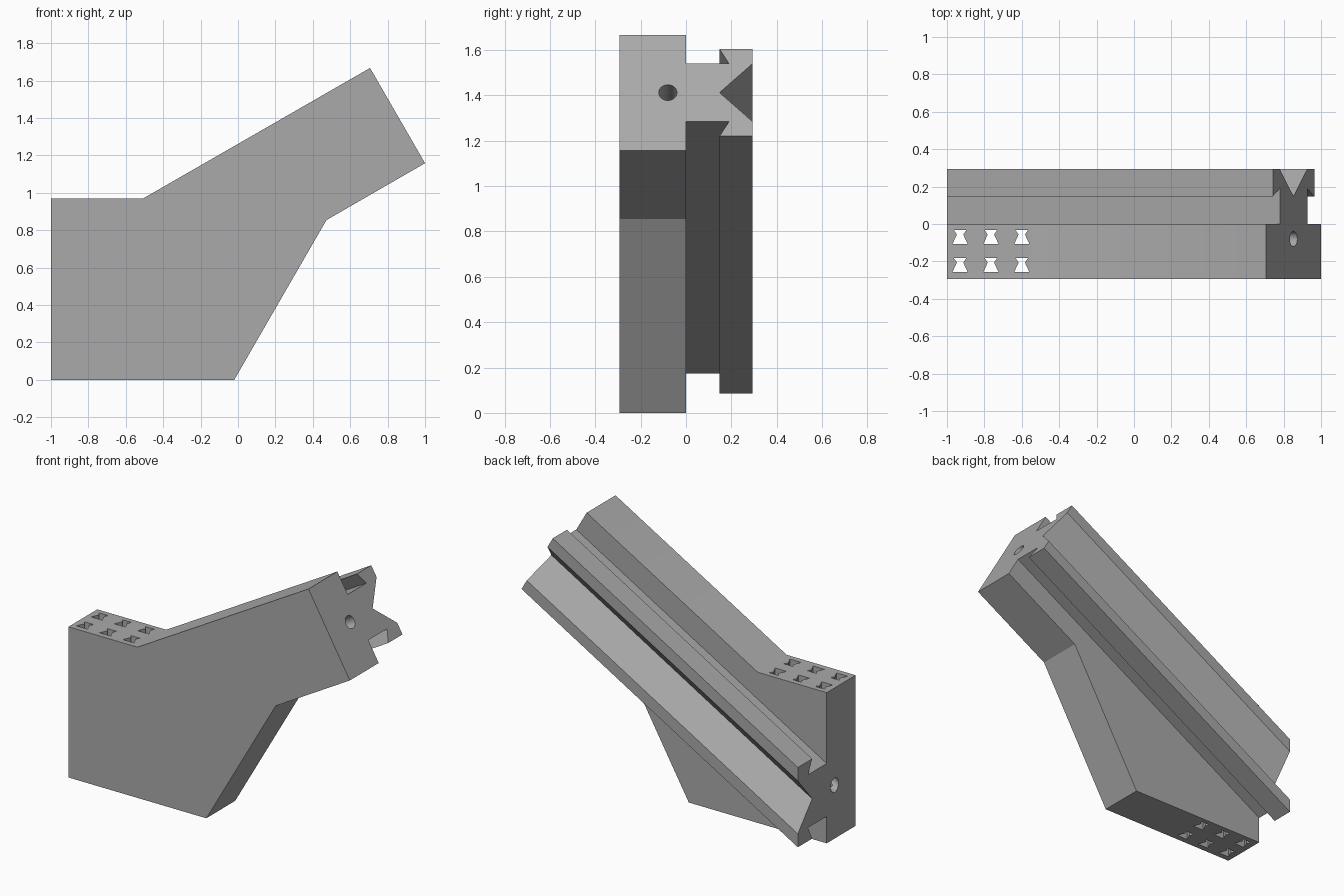
import bpy
import bmesh
from math import radians, cos, sin
from mathutils import Vector, Matrix

cube = bpy.data.objects.get("Cube")
if cube:
    bpy.data.objects.remove(cube, do_unlink=True)

grey = bpy.data.materials.new("plain_grey")
grey.use_nodes = True
grey.diffuse_color = (0.4, 0.4, 0.4, 1)
grey.node_tree.nodes["Principled BSDF"].inputs["Base Color"].default_value = (0.4, 0.4, 0.4, 1)

HALF_Y = 0.293                                   # half of the depth
TILT = radians(30)
AXIS = Vector((cos(TILT), 0, sin(TILT)))         # along the rail
ACROSS = Vector((-sin(TILT), 0, cos(TILT)))      # across the rail, upward
WIDTH = 0.588                                    # width of the arm
TIP = Vector((1, 0, 1.158))                      # low corner of the arm's end


def prism(name, start, end):
    """Solid between two matching outlines."""
    bm = bmesh.new()
    a = [bm.verts.new(p) for p in start]
    b = [bm.verts.new(p) for p in end]
    bm.faces.new(a)
    bm.faces.new(b[::-1])
    for i in range(len(a)):
        j = (i + 1) % len(a)
        bm.faces.new((a[j], a[i], b[i], b[j]))
    bmesh.ops.recalc_face_normals(bm, faces=bm.faces)
    mesh = bpy.data.meshes.new(name)
    bm.to_mesh(mesh)
    bm.free()
    mesh.materials.append(grey)
    obj = bpy.data.objects.new(name, mesh)
    bpy.context.collection.objects.link(obj)
    return obj


def cut(obj, cutter):
    """Subtract the cutter and remove it."""
    mod = obj.modifiers.new("cut", 'BOOLEAN')
    mod.operation = 'DIFFERENCE'
    mod.solver = 'EXACT'
    mod.object = cutter
    bpy.context.view_layer.objects.active = obj
    bpy.ops.object.modifier_apply(modifier=mod.name)
    bpy.data.objects.remove(cutter, do_unlink=True)


# Bent plate with the raised arm
top = TIP + ACROSS * WIDTH
outline = [(-1, 0), (-0.02, 0), (0.473, 0.854), (TIP.x, TIP.z),
           (top.x, top.z), (-0.51, 0.968), (-1, 0.968)]
body = prism("bent_plate",
             [(x, -HALF_Y, z) for x, z in outline],
             [(x, 0, z) for x, z in outline])

# Dovetail through slots, two rows of three
slot = [(-0.04, -0.036), (0.04, -0.036), (0.017, 0.014),
        (0.033, 0.037), (-0.033, 0.037), (-0.017, 0.014)]
for cx in (-0.93, -0.765, -0.6):
    for cy in (-0.07, -0.22):
        cut(body, prism("slot_cutter",
                        [(cx + x, cy + y, -0.1) for x, y in slot],
                        [(cx + x, cy + y, 1.1) for x, y in slot]))

# Round bore along the whole arm
bpy.ops.mesh.primitive_cylinder_add(vertices=40, radius=0.04, depth=5)
bore = bpy.context.object
bore.name = "bore_cutter"
bore.data.materials.append(grey)
centre = TIP + ACROSS * (WIDTH / 2) + Vector((0, -0.08, 0)) - AXIS
bore.matrix_world = Matrix.Translation(centre) @ AXIS.to_track_quat('Z', 'Y').to_matrix().to_4x4()
bpy.context.view_layer.update()
cut(body, bore)

# Rail with undercut sides and a V groove: (depth, offset from the centre line)
half = [(0, 0.147), (0.19, 0.147), (0.148, 0.222), (HALF_Y, 0.222), (HALF_Y, 0.147)]
section = half + [(0.148, 0)] + [(y, -v) for y, v in reversed(half)]
far = [TIP + ACROSS * (WIDTH / 2 + v) + Vector((0, y, 0)) for y, v in section]
near = [p - AXIS * ((p.x + 1) / AXIS.x) for p in far]
rail = prism("grooved_rail", far, near)

# Crisp edges, smooth bore
for obj in (body, rail):
    bpy.ops.object.select_all(action='DESELECT')
    obj.select_set(True)
    bpy.context.view_layer.objects.active = obj
    bpy.ops.object.shade_smooth_by_angle(angle=radians(30))
